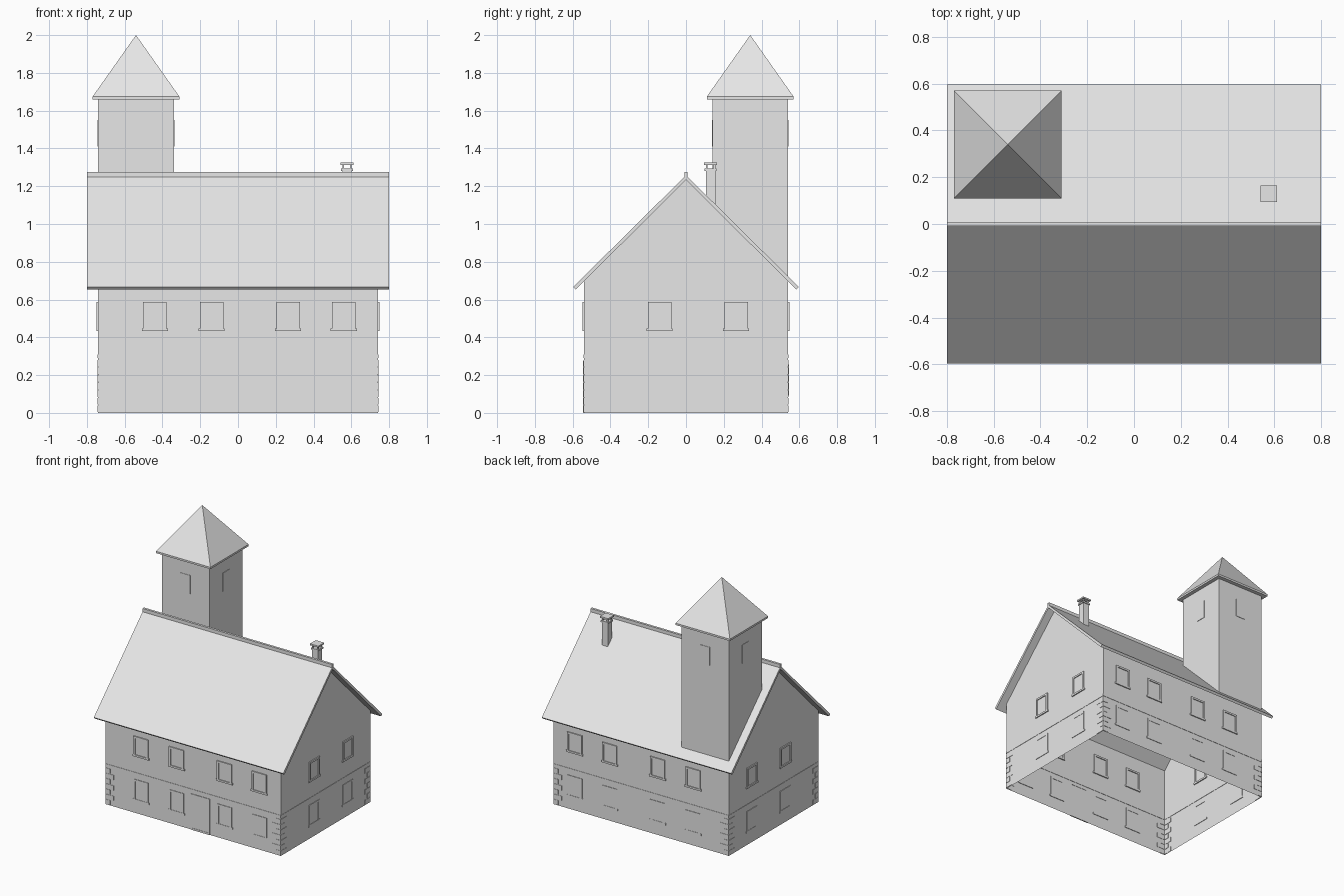
import bpy
from mathutils import Vector

cube = bpy.data.objects.get("Cube")
if cube:
    bpy.data.objects.remove(cube)

grey = bpy.data.materials.new("light_grey")
grey.use_nodes = True
grey.diffuse_color = (0.8, 0.8, 0.8, 1)
grey.node_tree.nodes["Principled BSDF"].inputs["Base Color"].default_value = (0.8, 0.8, 0.8, 1)

HX, HY, EAVE, RIDGE = 0.74, 0.54, 0.70, 1.235
TX, TY, TR = -0.54, 0.34, 0.2


def make(name, verts, faces):
    mesh = bpy.data.meshes.new(name)
    mesh.from_pydata(verts, [], faces)
    mesh.materials.append(grey)
    obj = bpy.data.objects.new(name, mesh)
    bpy.context.collection.objects.link(obj)
    return obj


def boxes(name, specs):
    """One object from a list of (centre, size) boxes."""
    verts, faces = [], []
    for c, s in specs:
        b = len(verts)
        verts += [Vector(c) + Vector((i * s[0], j * s[1], k * s[2])) / 2
                  for i in (-1, 1) for j in (-1, 1) for k in (-1, 1)]
        faces += [[b + i for i in f] for f in ((0, 1, 3, 2), (4, 6, 7, 5), (0, 4, 5, 1),
                                               (2, 3, 7, 6), (0, 2, 6, 4), (1, 5, 7, 3))]
    return make(name, verts, faces)


def prism(name, profile, x0, x1, caps=True, skip=()):
    """Extrude a y-z profile along x, leaving out the skipped sides."""
    n = len(profile)
    verts = [(x, y, z) for x in (x0, x1) for y, z in profile]
    faces = [(i, i + n, (i + 1) % n + n, (i + 1) % n) for i in range(n) if i not in skip]
    if caps:
        faces += [tuple(range(n)), tuple(reversed(range(n, 2 * n)))]
    return make(name, verts, faces)


def frame(along, wall, u, z, w, h, t=0.012, bar=0.014, sill=True):
    """Four bars round an opening on a wall facing the other axis."""
    parts = [(u - w / 2, z, bar, h), (u + w / 2, z, bar, h),
             (u, z + h / 2, w + bar, bar), (u, z - h / 2, w + bar * (2 if sill else 1), bar)]
    parts.append((u, z, w, h, 0.003))
    specs = []
    for p in parts:
        d = p[4] if len(p) > 4 else t
        if along == "x":
            specs.append(((p[0], wall, p[1]), (p[2], d, p[3])))
        else:
            specs.append(((wall, p[0], p[1]), (d, p[2], p[3])))
    return specs


# Hollow walls, open below and under the roof
prism("house_walls", [(-HY, 0), (HY, 0), (HY, EAVE), (0, RIDGE), (-HY, EAVE)],
      -HX, HX, skip=(0, 2, 3))

# Gabled roof with ridge cap
prism("main_roof", [(0, 1.258), (0.597, 0.667), (0.583, 0.653), (0, 1.235),
                    (-0.583, 0.653), (-0.597, 0.667)], -0.8, 0.8)
boxes("ridge_cap", [((0, 0, 1.26), (1.6, 0.018, 0.03))])

# Tower rising from the back slope
y0, y1 = TY - TR, TY + TR
prism("tower", [(y0, 1.25 - y0), (y1, 1.25 - y1), (y1, 1.67), (y0, 1.67)], TX - TR, TX + TR)
boxes("tower_eave", [((TX, TY, 1.667), (0.46, 0.46, 0.014))])
corners = [(TX + 0.23 * i, TY + 0.23 * j, 1.674) for i, j in ((-1, -1), (1, -1), (1, 1), (-1, 1))]
make("tower_roof", corners + [(TX, TY, 2)],
     [(0, 1, 4), (1, 2, 4), (2, 3, 4), (3, 0, 4), (3, 2, 1, 0)])
slits = []
for side in (-1, 1):
    slits += [((TX, TY + side * TR, 1.48), (0.08, 0.006, 0.14)),
              ((TX + side * TR, TY, 1.48), (0.006, 0.08, 0.14))]
boxes("tower_windows", slits)

# Chimney with a raised cap on posts
cx, cy = 0.577, 0.13
boxes("chimney", [((cx, cy, 1.19), (0.05, 0.05, 0.2)),
                  ((cx, cy, 1.287), (0.062, 0.062, 0.012)),
                  ((cx, cy, 1.319), (0.07, 0.07, 0.012))] +
      [((cx + i * 0.02, cy + j * 0.02, 1.303), (0.01, 0.01, 0.03))
       for i in (-1, 1) for j in (-1, 1)])

# Windows on both floors of every side
lower, upper = [], []
for side in (-1, 1):
    for u in (-0.44, -0.14, 0.265, 0.56):
        lower += frame("x", side * HY, u, 0.175, 0.11, 0.15, t=0.008)
        upper += frame("x", side * HY, u, 0.51, 0.11, 0.14, t=0.016)
    for u in (-0.14, 0.265):
        lower += frame("y", side * HX, u, 0.175, 0.11, 0.15, t=0.008)
        upper += frame("y", side * HX, u, 0.51, 0.11, 0.14, t=0.016)
boxes("ground_floor_windows", lower)
boxes("upper_floor_windows", upper)

# Front door
boxes("front_door", frame("x", -HY, 0.06, 0.137, 0.15, 0.26, t=0.008, sill=False))

# String course between the floors
band = []
for side in (-1, 1):
    band += [((0, side * HY, 0.3), (2 * HX, 0.005, 0.02)),
             ((side * HX, 0, 0.3), (0.005, 2 * HY, 0.02))]
boxes("string_course", band)

# Alternating corner stones
stones = []
for i in (-1, 1):
    for j in (-1, 1):
        for k in range(7):
            a, b = (0.07, 0.04) if k % 2 else (0.04, 0.07)
            z = 0.022 + k * 0.04
            stones += [((i * (HX - a / 2), j * HY, z), (a, 0.005, 0.034)),
                       ((i * HX, j * (HY - b / 2), z), (0.005, b, 0.034))]
boxes("corner_stones", stones)
